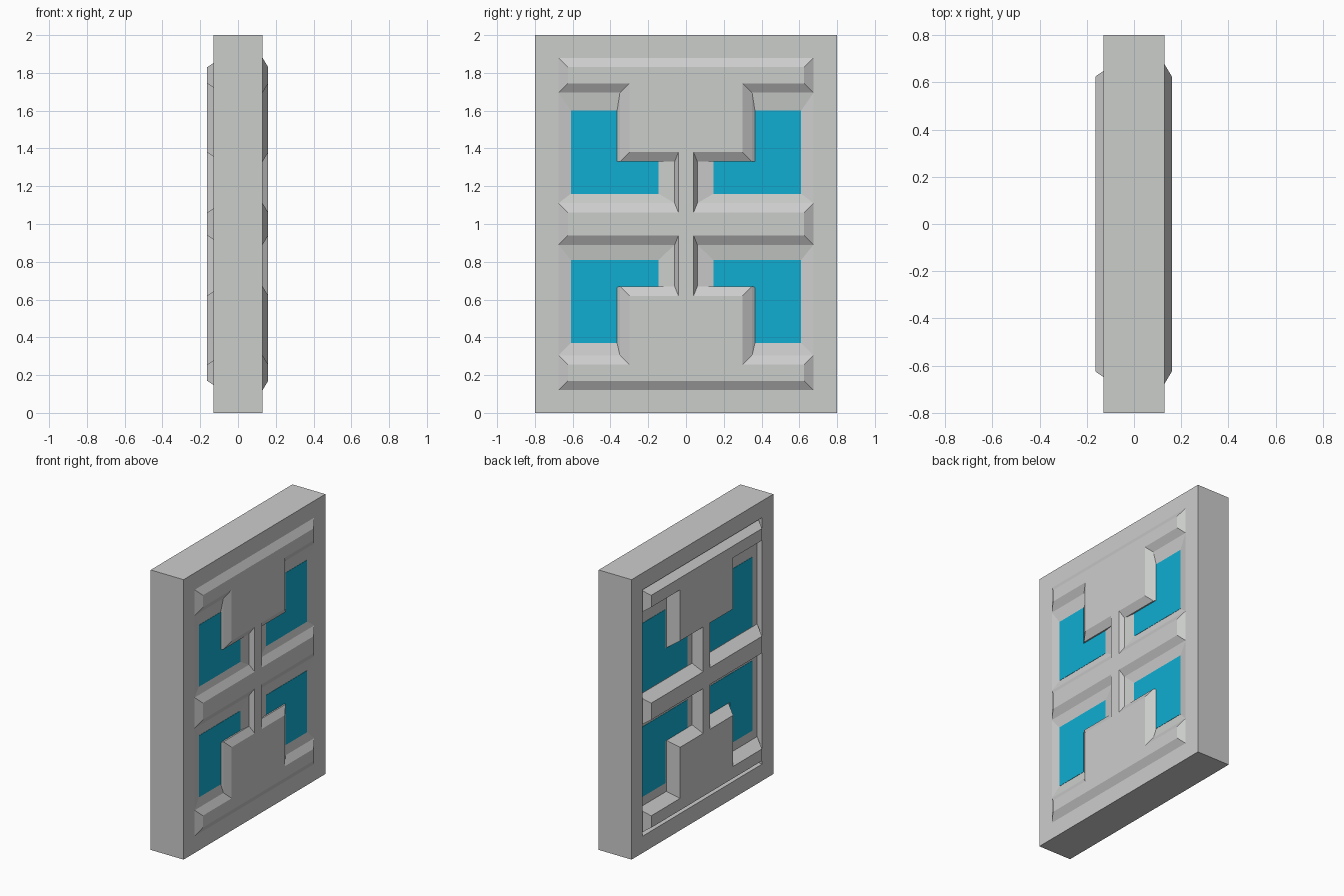
import bpy, bmesh

if "Cube" in bpy.data.objects:
    bpy.data.objects.remove(bpy.data.objects["Cube"])


def material(name, col):
    m = bpy.data.materials.new(name)
    m.diffuse_color = (*col, 1)
    m.use_nodes = True
    m.node_tree.nodes["Principled BSDF"].inputs["Base Color"].default_value = m.diffuse_color
    return m


stone = material("light grey", (0.60, 0.61, 0.60))
glass = material("cyan glass", (0.005, 0.42, 0.64))


def loft(name, rings, mat, caps=True, wrap=False):
    """Bridge rings given as (x, [(y, z), ...]); optionally cap or close the loop."""
    bm = bmesh.new()
    loops = [[bm.verts.new((x, y, z)) for y, z in pts] for x, pts in rings]
    pairs = list(zip(loops, loops[1:])) + ([(loops[-1], loops[0])] if wrap else [])
    for a, b in pairs:
        for i in range(len(a)):
            j = (i + 1) % len(a)
            bm.faces.new((a[i], a[j], b[j], b[i]))
    if caps:
        bm.faces.new(loops[0])
        bm.faces.new(loops[-1])
    bmesh.ops.recalc_face_normals(bm, faces=bm.faces)
    if not caps and not wrap:
        # open band: make it face +x
        if sum(f.normal.x for f in bm.faces) < 0:
            bmesh.ops.reverse_faces(bm, faces=bm.faces)
    me = bpy.data.meshes.new(name)
    bm.to_mesh(me)
    bm.free()
    ob = bpy.data.objects.new(name, me)
    bpy.context.collection.objects.link(ob)
    me.materials.append(mat)
    return ob


def rect(y, h):
    return [(-y, 1 - h), (y, 1 - h), (y, 1 + h), (-y, 1 + h)]


def four_way(quad):
    """Mirror a quadrant outline about y = 0 and z = 1."""
    upper = quad + [(-y, z) for y, z in reversed(quad)]
    pts = upper + [(y, -z) for y, z in reversed(upper)]
    return [(y, 1 + z) for y, z in pts]


def place(pts, sy, sz):
    return [(sy * y, 1 + sz * z) for y, z in pts]


def ell(y0, y1, y2, z0, z1, z2):
    return [(y0, z0), (y2, z0), (y2, z2), (y1, z2), (y1, z1), (y0, z1)]


# outer frame and thinner core panel
loft("outer_frame", [(-.13, rect(.8, 1)), (.13, rect(.8, 1)),
                     (.13, rect(.675, .88)), (-.13, rect(.675, .88))],
     stone, caps=False, wrap=True)
loft("core_panel", [(-.09, rect(.675, .88)), (.118, rect(.675, .88))], stone)

# raised bevelled lattice showing on both faces
base = four_way([(.675, .11), (.06, .11), (.06, .33), (.35, .33),
                 (.35, .695), (.675, .695), (.675, .88)])
top = four_way([(.625, .06), (.04, .06), (.04, .38), (.30, .38),
                (.30, .745), (.625, .745), (.625, .83)])
loft("lattice", [(-.163, top), (-.09, base), (.13, base), (.16, top)], stone)

# L-shaped panes with sloped surrounds on the right, plain panes on the left
outer = ell(.06, .35, .675, .11, .33, .695)
for sz in (1, -1):
    if sz > 0:
        inner = ell(.145, .365, .61, .16, .33, .60)
        rear = ell(.115, .365, .62, .115, .33, .61)
    else:
        inner = ell(.145, .365, .61, .19, .335, .63)
        rear = ell(.115, .365, .62, .13, .33, .63)
    for sy in (1, -1):
        loft("pane_surround", [(.13, place(outer, sy, sz)), (.118, place(inner, sy, sz))],
             stone, caps=False)
        loft("right_pane", [(.117, place(inner, sy, sz)), (.120, place(inner, sy, sz))], glass)
        loft("left_pane", [(-.089, place(rear, sy, sz)), (-.092, place(rear, sy, sz))], glass)
